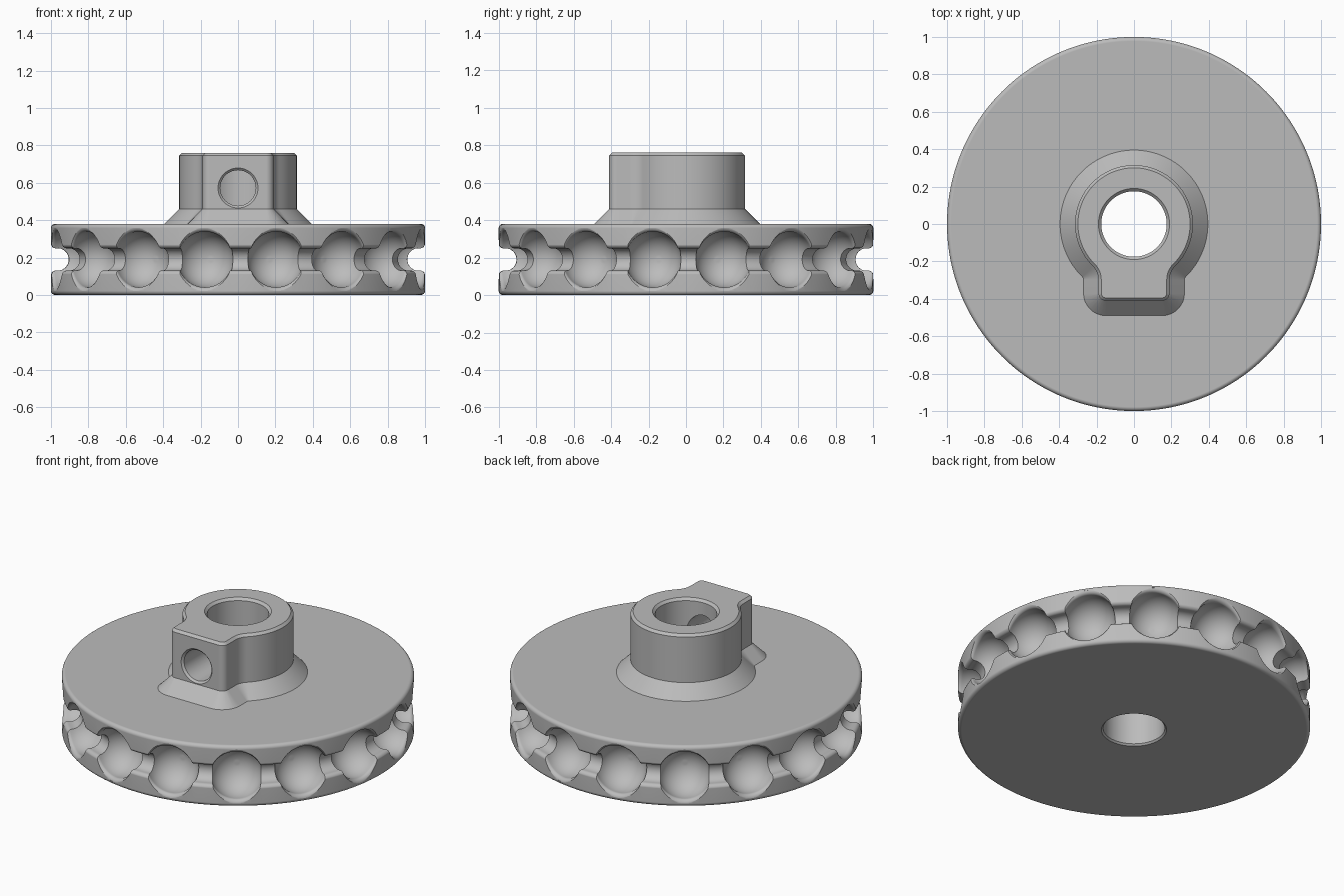
import bpy, bmesh
from math import pi, sin, cos, sqrt, atan2, hypot, radians
from mathutils import Matrix, Vector

cube = bpy.data.objects.get("Cube")
if cube:
    bpy.data.objects.remove(cube)

RIM, HEIGHT, MID = 1.0, 0.38, 0.19
POCKETS = 16

metal = bpy.data.materials.new("plain grey")
metal.use_nodes = True
grey = (0.5, 0.5, 0.5, 1)
metal.diffuse_color = grey
metal.node_tree.nodes["Principled BSDF"].inputs["Base Color"].default_value = grey


def arc(cx, cy, r, start, end, n):
    return [(cx + r * cos(start + (end - start) * i / n),
             cy + r * sin(start + (end - start) * i / n)) for i in range(n + 1)]


def loft(bm, rings, matrix=Matrix()):
    """Skin a stack of equal rings and cap both ends."""
    loops = [[bm.verts.new(matrix @ Vector(p)) for p in ring] for ring in rings]
    n = len(loops[0])
    for a, b in zip(loops, loops[1:]):
        for i in range(n):
            j = (i + 1) % n
            bm.faces.new((a[i], a[j], b[j], b[i]))
    bm.faces.new(loops[0][::-1])
    bm.faces.new(loops[-1])


def lathe(bm, profile, sides, matrix=Matrix()):
    loft(bm, [[(r * cos(2 * pi * i / sides), r * sin(2 * pi * i / sides), z)
               for i in range(sides)] for r, z in profile], matrix)


def finish(name, bm):
    bmesh.ops.recalc_face_normals(bm, faces=bm.faces)
    mesh = bpy.data.meshes.new(name)
    bm.to_mesh(mesh)
    bm.free()
    mesh.materials.append(metal)
    ob = bpy.data.objects.new(name, mesh)
    bpy.context.collection.objects.link(ob)
    return ob


def combine(target, other, operation):
    mod = target.modifiers.new(operation.lower(), 'BOOLEAN')
    mod.operation, mod.solver, mod.object = operation, 'EXACT', other
    bpy.context.view_layer.objects.active = target
    bpy.ops.object.modifier_apply(modifier=mod.name)
    bpy.data.objects.remove(other)


def flared_hollow(r, fillet, lip, n):
    """Half section of a round hollow whose mouth is filleted at height lip."""
    cy = lip - fillet
    cx = sqrt((r + fillet) ** 2 - cy ** 2)
    t = atan2(cy, cx)
    bowl = arc(0, 0, r, -pi / 2, t, n)
    mouth = arc(cx, cy, fillet, pi + t, pi / 2 + 0.2, n // 2)
    return bowl + mouth[1:]


# Wheel disc with rounded edges and a filleted link groove
edge = 0.022
half = [(0.965 + a, MID + s) for s, a in flared_hollow(0.06, 0.025, RIM - 0.965, 10)]
half += arc(RIM - edge, HEIGHT - edge, edge, 0, pi / 2, 6)
lower = [(r, HEIGHT - z) for r, z in half[:0:-1]]
bm = bmesh.new()
lathe(bm, lower + half, 192)
body = finish("sprocket_wheel", bm)

# Ball pockets around the rim
centre = 0.955
bowl = flared_hollow(0.15, 0.025, RIM - centre, 20)[1:]
bowl.append((bowl[-1][0], 0.12))
bm = bmesh.new()
for i in range(POCKETS):
    turn = Matrix.Rotation((i + 0.5) * 2 * pi / POCKETS + radians(0.8), 4, 'Z')
    place = Matrix.Translation((centre, 0, MID)) @ Matrix.Rotation(pi / 2, 4, 'Y')
    lathe(bm, bowl, 56, turn @ place)
combine(body, finish("pocket_cutter", bm), 'DIFFERENCE')

# Hub: round collar blended into a flat-fronted screw boss, on a sloped skirt
COLLAR, BOSS, FRONT, CORNER, BLEND = 0.315, 0.19, 0.41, 0.04, 0.1


def hub_outline(grow):
    bx = BOSS + BLEND
    by = -sqrt((COLLAR + BLEND) ** 2 - bx ** 2)
    lean = atan2(-by, -bx)
    side = arc(BOSS - CORNER, CORNER - FRONT, CORNER + grow, -pi / 2, 0, 8)
    side += arc(bx, by, BLEND - grow, pi, lean, 8)
    start = lean - pi
    ring = arc(0, 0, COLLAR + grow, start, pi - start, 80)[1:-1]
    return side + ring + [(-x, y) for x, y in reversed(side)]


bm = bmesh.new()
loft(bm, [[(x, y, z) for x, y in hub_outline(grow)]
          for z, grow in ((0.37, 0.09), (0.46, 0), (0.745, 0), (0.76, -0.015))])
combine(body, finish("hub", bm), 'UNION')

# Shaft bore, chamfered at both ends
bm = bmesh.new()
lathe(bm, [(0.2, -0.015), (0.175, 0.01), (0.175, 0.745), (0.205, 0.775)], 96)
combine(body, finish("bore_cutter", bm), 'DIFFERENCE')

# Set screw hole through the boss into the bore
bm = bmesh.new()
lathe(bm, [(0.095, 0.02), (0.095, FRONT - 0.012), (0.117, FRONT + 0.01)], 64,
      Matrix.Translation((0, 0, 0.572)) @ Matrix.Rotation(pi / 2, 4, 'X'))
combine(body, finish("screw_hole_cutter", bm), 'DIFFERENCE')

# Smooth shading with crisp edges and flat large faces
bpy.ops.object.select_all(action='DESELECT')
body.select_set(True)
bpy.context.view_layer.objects.active = body
bpy.ops.object.shade_smooth_by_angle(angle=radians(28))
normals = body.modifiers.new("weighted_normals", 'WEIGHTED_NORMAL')
normals.keep_sharp = True
normals.weight = 100
